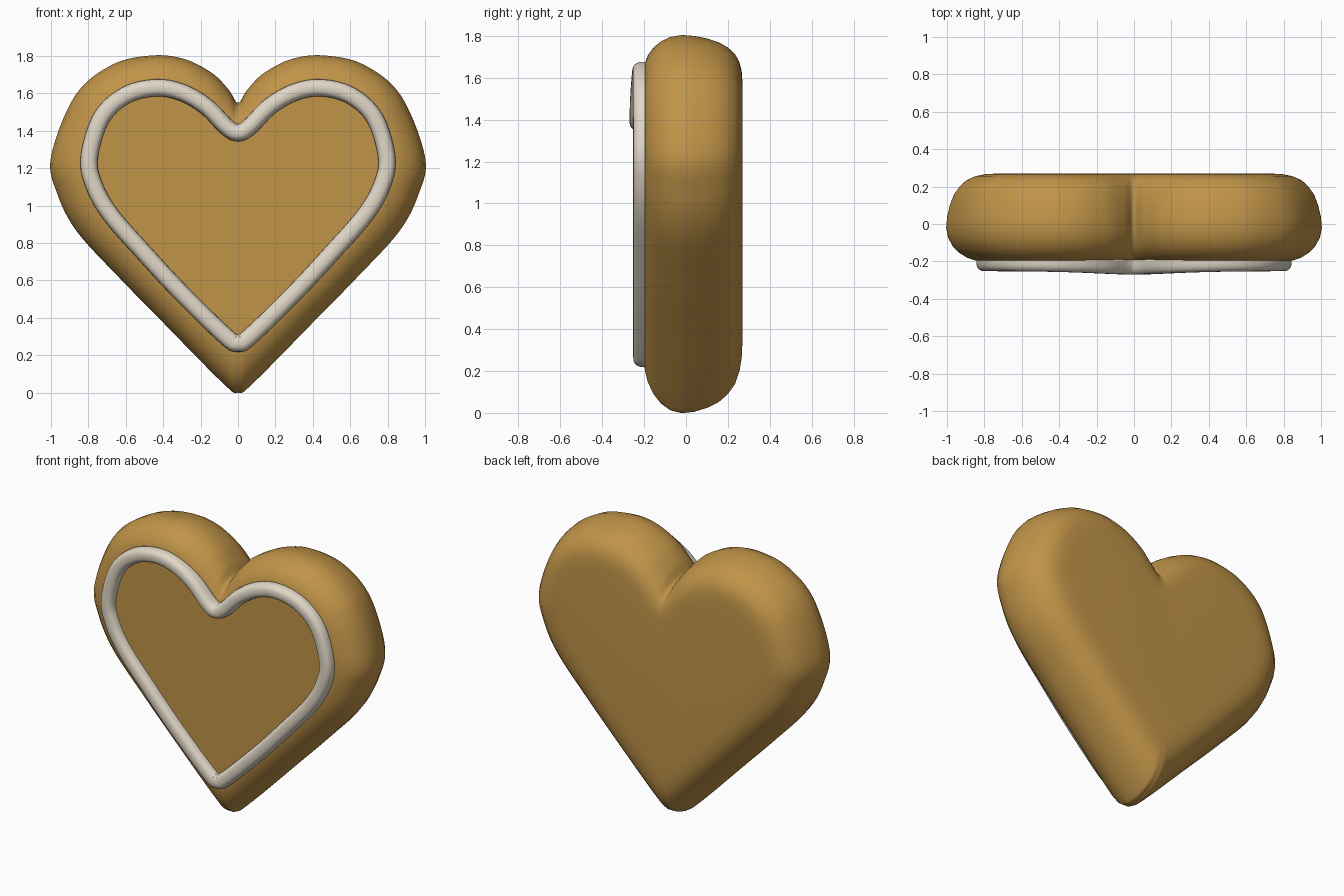
import bpy, bmesh, math
from mathutils import Vector

if "Cube" in bpy.data.objects:
    bpy.data.objects.remove(bpy.data.objects["Cube"])

# Right half of the cookie outline and of the icing centre line (x, z), notch to tip
OUTER = [(0, 1.55), (.05, 1.62), (.14, 1.71), (.29, 1.785), (.46, 1.803), (.67, 1.755), (.87, 1.59),
         (1.0, 1.26), (.965, 1.06), (.86, .86), (.64, .62), (.42, .395), (.08, .05), (0, 0)]
INNER = [(0, 1.39), (.06, 1.42), (.17, 1.53), (.30, 1.605), (.44, 1.63), (.60, 1.59), (.73, 1.47),
         (.795, 1.26), (.77, 1.11), (.68, .95), (.50, .745), (.31, .54), (.07, .305), (0, .265)]


def material(name, col):
    m = bpy.data.materials.new(name)
    m.diffuse_color = (*col, 1)
    m.use_nodes = True
    m.node_tree.nodes["Principled BSDF"].inputs["Base Color"].default_value = m.diffuse_color
    return m


def smooth_loop(half, steps=8):
    """Mirror a half outline and run a closed Catmull-Rom curve through it."""
    pts = [Vector(p) for p in half] + [Vector((-x, z)) for x, z in half[-2:0:-1]]
    n, out = len(pts), []
    for i in range(n):
        a, b, c, d = (pts[(i + k) % n] for k in (-1, 0, 1, 2))
        for s in range(steps):
            t = s / steps
            out.append(0.5 * (2 * b + (c - a) * t + (2 * a - 5 * b + 4 * c - d) * t * t
                              + (3 * b - a - 3 * c + d) * t ** 3))
    return out


def loft(name, rings, mat, cap=False, wrap=False):
    """Skin a stack of equal closed rings."""
    bm = bmesh.new()
    vs = [[bm.verts.new(p) for p in r] for r in rings]
    n = len(rings[0])
    pairs = list(zip(vs, vs[1:])) + ([(vs[-1], vs[0])] if wrap else [])
    for r, q in pairs:
        for i in range(n):
            j = (i + 1) % n
            bm.faces.new((r[i], r[j], q[j], q[i]))
    if cap:
        bm.faces.new(vs[0])
        bm.faces.new(vs[-1])
    bmesh.ops.recalc_face_normals(bm, faces=bm.faces)
    for f in bm.faces:
        f.smooth = True
    me = bpy.data.meshes.new(name)
    bm.to_mesh(me)
    bm.free()
    me.materials.append(mat)
    ob = bpy.data.objects.new(name, me)
    bpy.context.collection.objects.link(ob)
    return ob


outer, inner = smooth_loop(OUTER), smooth_loop(INNER)

# Cookie body: rounded edge profile as (depth y, inset)
PROFILE = [(-.202, .24), (-.202, .19), (-.196, .145), (-.182, .105), (-.155, .065), (-.12, .033),
           (-.075, .01), (-.02, 0), (.04, .005), (.10, .018), (.155, .037), (.20, .065),
           (.235, .10), (.256, .145), (.266, .19), (.27, .25)]
rings = [[(*[(o.lerp(i, ins / .19)).x], y, o.lerp(i, ins / .19).y) for o, i in zip(outer, inner)]
         for y, ins in PROFILE]
loft("cookie", rings, material("baked brown", (.53, .295, .065)), cap=True)

# Icing bead: rounded half-tube following the inner heart, thicker near the notch
n = len(inner)
normals = []
for i in range(n):
    t = (inner[(i + 1) % n] - inner[i - 1]).normalized()
    normals.append(Vector((-t.y, t.x)))
section = [(-1, -.2)] + [(-math.copysign(abs(math.cos(a)) ** .8, math.cos(a)), math.sin(a) ** .8)
                         for a in (max(0, math.pi * k / 12 - 1e-9) for k in range(13))] + [(1, -.2)]
bead = []
for u, h in section:
    ring = []
    for p, nr in zip(inner, normals):
        height = .05 + .018 * math.exp(-((p - Vector((0, 1.39))).length / .4) ** 2)
        q = p + nr * (u * .046)
        ring.append((q.x, -.202 - h * height, q.y))
    bead.append(ring)
loft("icing", bead, material("icing white", (.75, .68, .57)), wrap=True)
